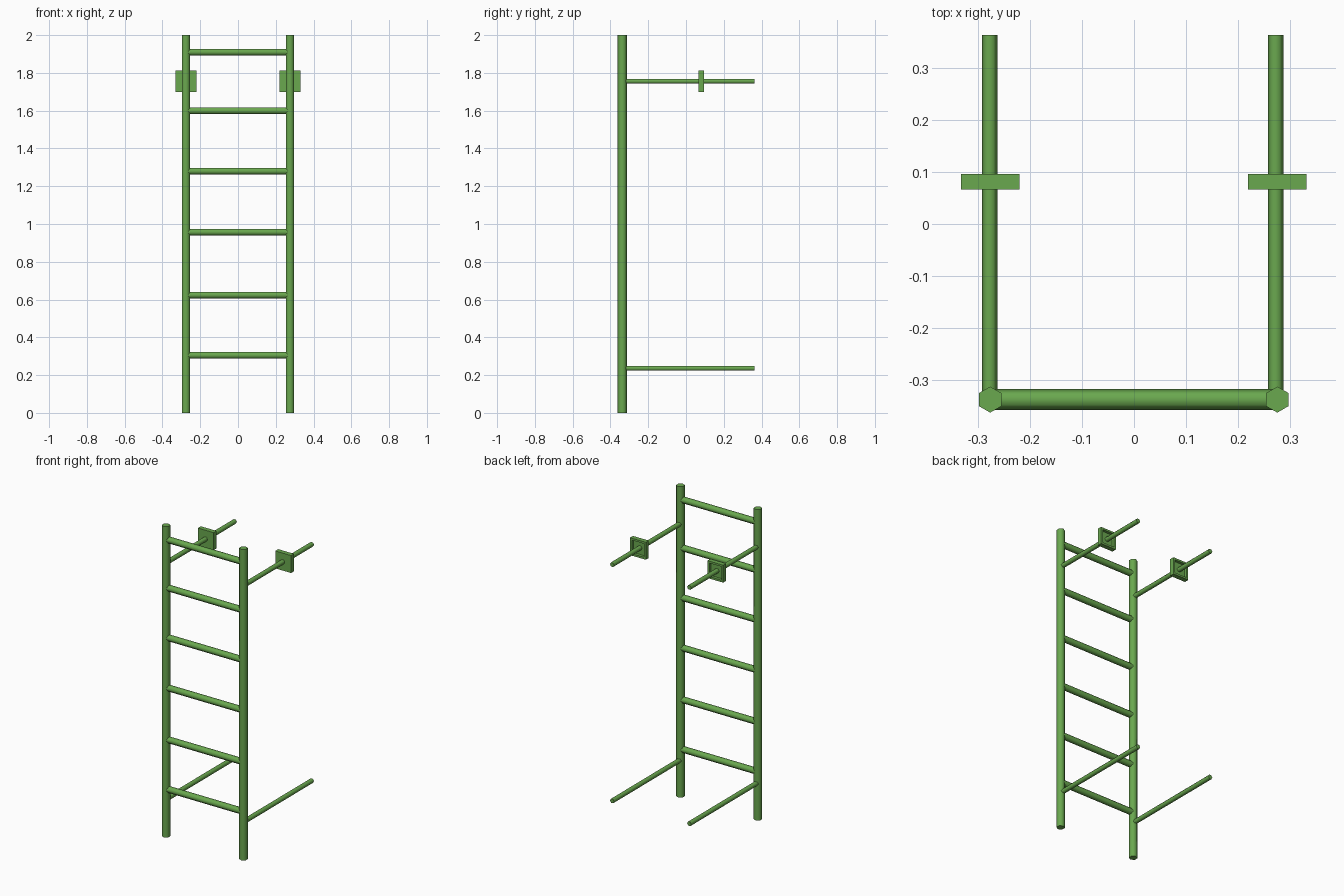
import bpy
import bmesh
from math import pi, radians
from mathutils import Matrix, Vector

if "Cube" in bpy.data.objects:
    bpy.data.objects.remove(bpy.data.objects["Cube"], do_unlink=True)

green = bpy.data.materials.new("leaf_green")
green.use_nodes = True
green.diffuse_color = (0.144, 0.392, 0.078, 1)
green.node_tree.nodes["Principled BSDF"].inputs["Base Color"].default_value = green.diffuse_color


def finish(name, bm):
    mesh = bpy.data.meshes.new(name)
    bm.normal_update()
    bm.to_mesh(mesh)
    bm.free()
    mesh.materials.append(green)
    obj = bpy.data.objects.new(name, mesh)
    bpy.context.collection.objects.link(obj)
    return obj


def hex_bar(name, start, end, radius, turn):
    """Six-sided capped bar, smooth along its sides."""
    start, end = Vector(start), Vector(end)
    place = Matrix.Translation((start + end) / 2) @ turn
    bm = bmesh.new()
    bmesh.ops.create_cone(bm, cap_ends=True, segments=6, radius1=radius,
                          radius2=radius, depth=(end - start).length, matrix=place)
    obj = finish(name, bm)
    bpy.ops.object.select_all(action="DESELECT")
    obj.select_set(True)
    bpy.context.view_layer.objects.active = obj
    bpy.ops.object.shade_smooth_by_angle(angle=radians(70))
    return obj


def wall_plate(name, x):
    """Square plate with a shallow recess in its back face."""
    bm = bmesh.new()
    place = Matrix.Translation((x, 0.081, 1.756)) @ Matrix.Diagonal((0.112, 0.03, 0.112, 1))
    bmesh.ops.create_cube(bm, size=1, matrix=place)
    bm.normal_update()
    back = max(bm.faces, key=lambda f: f.normal.y)
    bmesh.ops.inset_region(bm, faces=[back], thickness=0.018)
    rim = bmesh.ops.extrude_face_region(bm, geom=[back])
    floor = [v for v in rim["geom"] if isinstance(v, bmesh.types.BMVert)]
    bmesh.ops.translate(bm, verts=floor, vec=(0, -0.018, 0))
    if back.is_valid:
        bmesh.ops.delete(bm, geom=[back], context="FACES_ONLY")
    bmesh.ops.recalc_face_normals(bm, faces=bm.faces[:])
    finish(name, bm)


front_y, back_y = -0.337, 0.363
along_x = Matrix.Rotation(pi / 2, 4, "Y")
along_y = Matrix.Rotation(pi / 2, 4, "X") @ Matrix.Rotation(pi / 6, 4, "Z")

# Uprights, wall braces and plates on both sides
for side, post_x, brace_x in (("right", -0.276, -0.277), ("left", 0.275, 0.272)):
    hex_bar(side + "_post", (post_x, front_y, 0), (post_x, front_y, 2), 0.025, Matrix())
    for level, z in (("lower", 0.236), ("upper", 1.756)):
        hex_bar(f"{side}_{level}_brace", (brace_x, front_y, z),
                (brace_x, back_y, z), 0.0148, along_y)
    wall_plate(side + "_wall_plate", post_x)

# Rungs
for i, z in enumerate((0.305, 0.624, 0.957, 1.28, 1.6, 1.91)):
    hex_bar(f"rung_{i + 1}", (-0.27, front_y, z), (0.27, front_y, z), 0.02, along_x)
